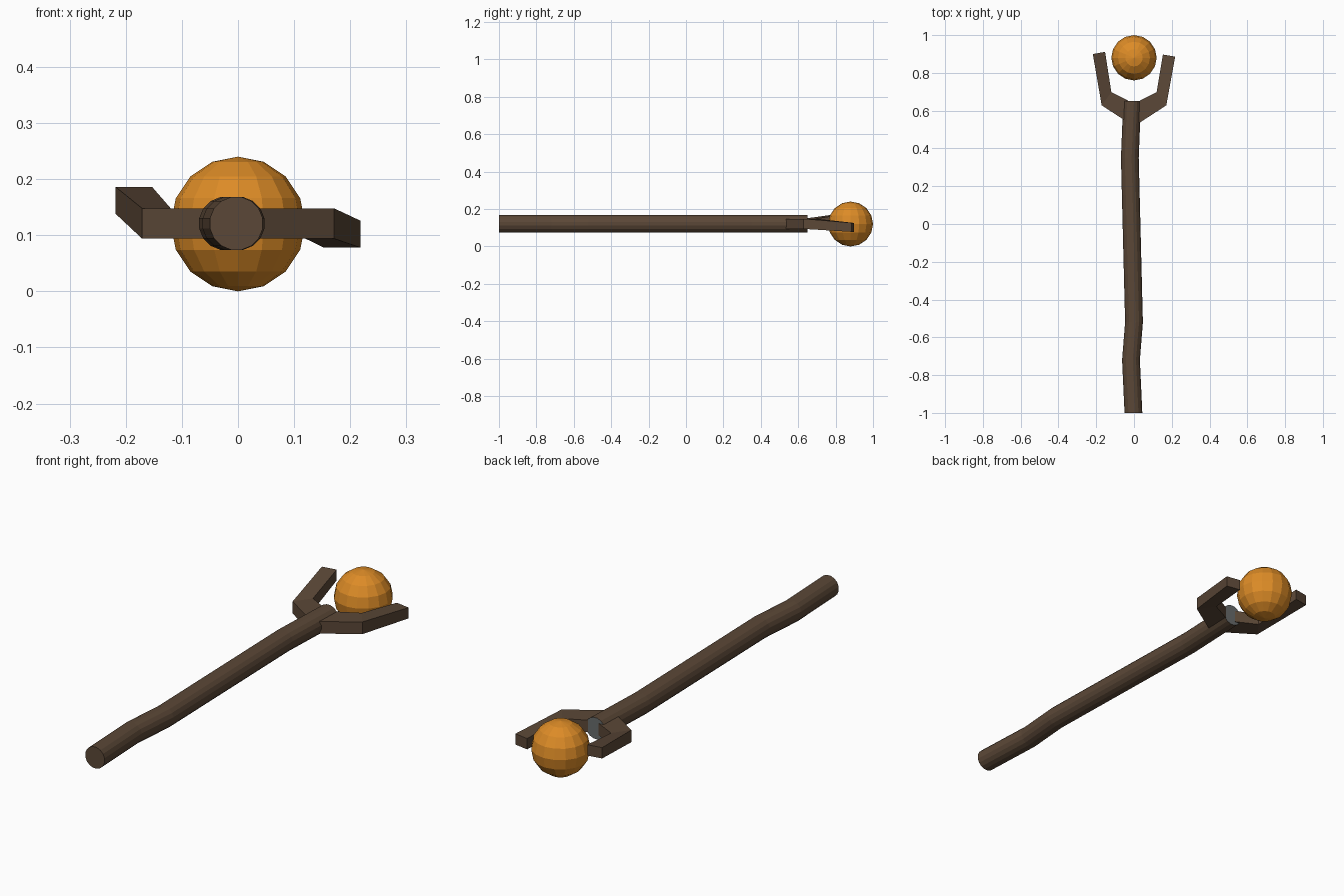
import bpy, bmesh, math

if "Cube" in bpy.data.objects:
    bpy.data.objects.remove(bpy.data.objects["Cube"])


def material(name, rgb):
    m = bpy.data.materials.new(name)
    m.diffuse_color = (*rgb, 1)
    m.use_nodes = True
    m.node_tree.nodes["Principled BSDF"].inputs["Base Color"].default_value = m.diffuse_color
    return m


wood = material("dark wood", (0.105, 0.064, 0.038))
grey = material("grey end", (0.14, 0.15, 0.15))
amber = material("amber", (0.72, 0.26, 0.02))


def loft(name, sections, mats):
    """Skin a tube through matching rings of points, closing both ends."""
    bm = bmesh.new()
    rings = [[bm.verts.new(p) for p in s] for s in sections]
    n = len(rings[0])
    for a, b in zip(rings, rings[1:]):
        for i in range(n):
            j = (i + 1) % n
            bm.faces.new((a[i], a[j], b[j], b[i]))
    bm.faces.new(rings[0])
    end = bm.faces.new(rings[-1])
    end.material_index = len(mats) - 1
    bmesh.ops.recalc_face_normals(bm, faces=bm.faces)
    me = bpy.data.meshes.new(name)
    bm.to_mesh(me)
    bm.free()
    for m in mats:
        me.materials.append(m)
    ob = bpy.data.objects.new(name, me)
    bpy.context.collection.objects.link(ob)
    return ob


# Crooked shaft, with a grey cap at the head end
R, SIDES = 0.048, 16
path = [(-0.003, -1.0), (-0.016, -0.72), (0.0, -0.52), (-0.022, 0.35), (-0.01, 0.65)]
angles = [(k + 0.5) * 2 * math.pi / SIDES for k in range(SIDES)]
loft("shaft", [[(x + R * math.cos(a), y, 0.121 + R * math.sin(a)) for a in angles]
               for x, y in path], [wood, grey])

# Two bent prongs: (outer xy, inner xy, low z, high z) per section
for name, side, tip_low, tip_y in (("right_prong", 1, 0.078, 0.886),
                                   ("left_prong", -1, 0.138, 0.90)):
    stations = [((0.0, 0.517), (0.0, 0.637), 0.094, 0.147),
                ((0.171, 0.628), (0.120, 0.698), 0.094, 0.148),
                ((0.218, tip_y), (0.153, tip_y + 0.011), tip_low, tip_low + 0.048)]
    loft(name, [[(side * o[0], o[1], lo), (side * i[0], i[1], lo),
                 (side * i[0], i[1], hi), (side * o[0], o[1], hi)]
                for o, i, lo, hi in stations], [wood])

# Floating orb
bpy.ops.mesh.primitive_uv_sphere_add(segments=16, ring_count=8, radius=0.12,
                                     location=(0, 0.88, 0.12))
orb = bpy.context.object
orb.name = "orb"
orb.data.materials.append(amber)
